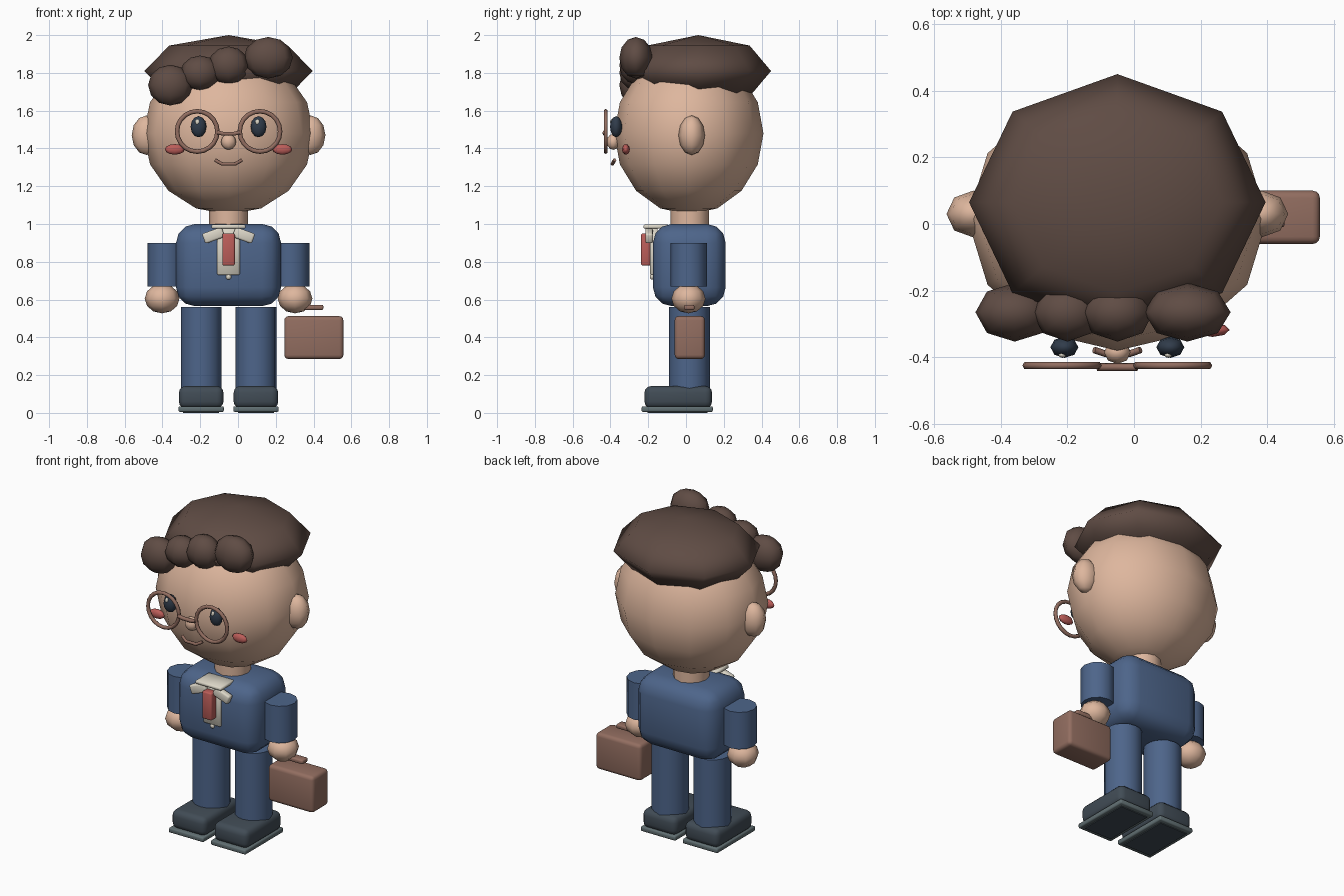
import bpy, math
from mathutils import Vector

if "Cube" in bpy.data.objects:
    bpy.data.objects.remove(bpy.data.objects["Cube"])

CX = -0.05  # symmetry axis of the figure


def mat(name, r, g, b):
    m = bpy.data.materials.new(name)
    m.diffuse_color = (r, g, b, 1)
    m.use_nodes = True
    m.node_tree.nodes["Principled BSDF"].inputs["Base Color"].default_value = m.diffuse_color
    return m


SKIN = mat("skin", 0.73, 0.47, 0.34)
HAIR = mat("dark brown", 0.115, 0.072, 0.058)
BLUE = mat("suit blue", 0.075, 0.13, 0.255)
BROWN = mat("leather brown", 0.29, 0.155, 0.118)
RED = mat("red", 0.50, 0.11, 0.10)
CREAM = mat("cream", 0.72, 0.68, 0.58)
SHOE = mat("shoe slate", 0.053, 0.072, 0.092)
SOLE = mat("sole grey", 0.12, 0.16, 0.17)
EYE = mat("eye navy", 0.03, 0.045, 0.07)


def finish(name, m, angle=40):
    o = bpy.context.object
    o.name = name
    o.data.materials.clear()
    o.data.materials.append(m)
    bpy.ops.object.shade_smooth_by_angle(angle=math.radians(angle))
    return o


def ball(name, loc, size, m, seg=8, rings=6, angle=60):
    bpy.ops.mesh.primitive_uv_sphere_add(segments=seg, ring_count=rings, radius=1, location=loc)
    o = finish(name, m, angle)
    o.scale = size
    return o


def tube(name, x, y, z0, z1, r, m, sides=12):
    bpy.ops.mesh.primitive_cylinder_add(vertices=sides, radius=r, depth=z1 - z0,
                                        location=(x, y, (z0 + z1) / 2))
    return finish(name, m, 50)


def box(name, lo, hi, m, bevel=0.0, seg=2, rot=(0, 0, 0)):
    lo, hi = Vector(lo), Vector(hi)
    bpy.ops.mesh.primitive_cube_add(size=1, location=(lo + hi) / 2)
    o = bpy.context.object
    o.scale = hi - lo
    bpy.ops.object.transform_apply(location=False, rotation=False, scale=True)
    o.rotation_euler = rot
    if bevel:
        b = o.modifiers.new("bevel", "BEVEL")
        b.width, b.segments = bevel, seg
        bpy.ops.object.modifier_apply(modifier="bevel")
    return finish(name, m, 50)


def wire(name, pts, r, m):
    c = bpy.data.curves.new(name, "CURVE")
    c.dimensions = "3D"
    c.bevel_depth, c.bevel_resolution, c.use_fill_caps = r, 1, True
    s = c.splines.new("POLY")
    s.points.add(len(pts) - 1)
    for p, co in zip(s.points, pts):
        p.co = (*co, 1)
    c.materials.append(m)
    o = bpy.data.objects.new(name, c)
    bpy.context.collection.objects.link(o)


# Head, neck and hair cap
ball("head", (CX, 0.015, 1.48), (0.45, 0.395, 0.43), SKIN, 12, 8)
tube("neck", CX, 0.02, 0.98, 1.10, 0.103, SKIN)
ball("hair_cap", (CX, 0.065, 1.81), (0.445, 0.385, 0.19), HAIR, 8, 4, 60)

# Curls along the fringe, rising to the right
for x, z, rx, rz in [(-0.358, 1.735, 0.118, 0.108), (-0.20, 1.80, 0.105, 0.092),
                     (-0.05, 1.84, 0.108, 0.10), (0.16, 1.88, 0.13, 0.11)]:
    ball("fringe_curl", (x, -0.265, z), (rx, 0.088, rz), HAIR, 8, 6)

# Face
ball("nose", (CX, -0.385, 1.435), (0.04, 0.035, 0.042), SKIN)
wire("mouth", [(CX + dx, y, z) for dx, y, z in
               [(-0.07, -0.378, 1.338), (-0.035, -0.39, 1.318),
                (0.035, -0.39, 1.318), (0.07, -0.378, 1.338)]], 0.01, BROWN)
wire("glasses_bridge", [(CX + dx, -0.43, z) for dx, z in
                        [(-0.06, 1.485), (-0.03, 1.478), (0.03, 1.478), (0.06, 1.485)]],
     0.012, BROWN)

# Paired parts
for s, side in [(-1, "left"), (1, "right")]:
    ball(side + "_ear", (CX + s * 0.433, 0.03, 1.47), (0.08, 0.07, 0.105), SKIN)
    ball(side + "_eye", (CX + s * 0.159, -0.37, 1.515), (0.042, 0.032, 0.056), EYE)
    ball(side + "_eye_glint", (CX + s * 0.159 - 0.006, -0.393, 1.54), (0.012, 0.009, 0.015), CREAM)
    ball(side + "_cheek", (CX + s * 0.285, -0.318, 1.395), (0.052, 0.021, 0.028), RED)
    bpy.ops.mesh.primitive_torus_add(major_segments=20, minor_segments=6, major_radius=0.107,
                                     minor_radius=0.012, rotation=(math.pi / 2, 0, 0),
                                     location=(CX + s * 0.166, -0.425, 1.49))
    finish(side + "_glasses_rim", BROWN, 80)

    # Arms
    tube(side + "_sleeve", CX + s * 0.332, 0.015, 0.67, 0.90, 0.096, BLUE, 12)
    ball(side + "_hand", (CX + s * 0.352, 0.013, 0.605), (0.092, 0.09, 0.078), SKIN)

    # Legs and shoes
    x = CX + s * 0.145
    tube(side + "_leg", x, 0.018, 0.13, 0.56, 0.108, BLUE, 16)
    box(side + "_shoe", (x - 0.118, -0.22, 0.025), (x + 0.118, 0.138, 0.142), SHOE, 0.035, 3)
    box(side + "_sole", (x - 0.12, -0.235, 0.005), (x + 0.12, 0.142, 0.035), SOLE, 0.008)
    box(side + "_tread", (x - 0.095, -0.205, 0.0), (x + 0.095, 0.115, 0.008), SHOE)

    # Collar flap
    box(side + "_collar", (CX + s * 0.08 - 0.055, -0.215, 0.912),
        (CX + s * 0.08 + 0.055, -0.175, 0.968), CREAM, 0.01, 2, (0, s * 0.35, 0))

# Jacket, shirt front and tie
box("jacket", (-0.328, -0.175, 0.565), (0.228, 0.21, 1.0), BLUE, 0.10, 3)
box("shirt_front", (CX - 0.06, -0.19, 0.73), (CX + 0.06, -0.15, 0.985), CREAM, 0.005, 1)
box("collar_band", (CX - 0.09, -0.225, 0.975), (CX + 0.09, -0.09, 0.997), CREAM, 0.006, 1)
box("tie", (CX - 0.033, -0.238, 0.78), (CX + 0.033, -0.185, 0.95), RED, 0.008, 2)
ball("button", (CX, -0.18, 0.72), (0.015, 0.012, 0.015), CREAM)

# Briefcase
box("briefcase", (0.245, -0.06, 0.285), (0.558, 0.10, 0.512), BROWN, 0.022, 3)
box("briefcase_handle", (0.29, -0.01, 0.545), (0.452, 0.045, 0.572), BROWN, 0.008, 2)
